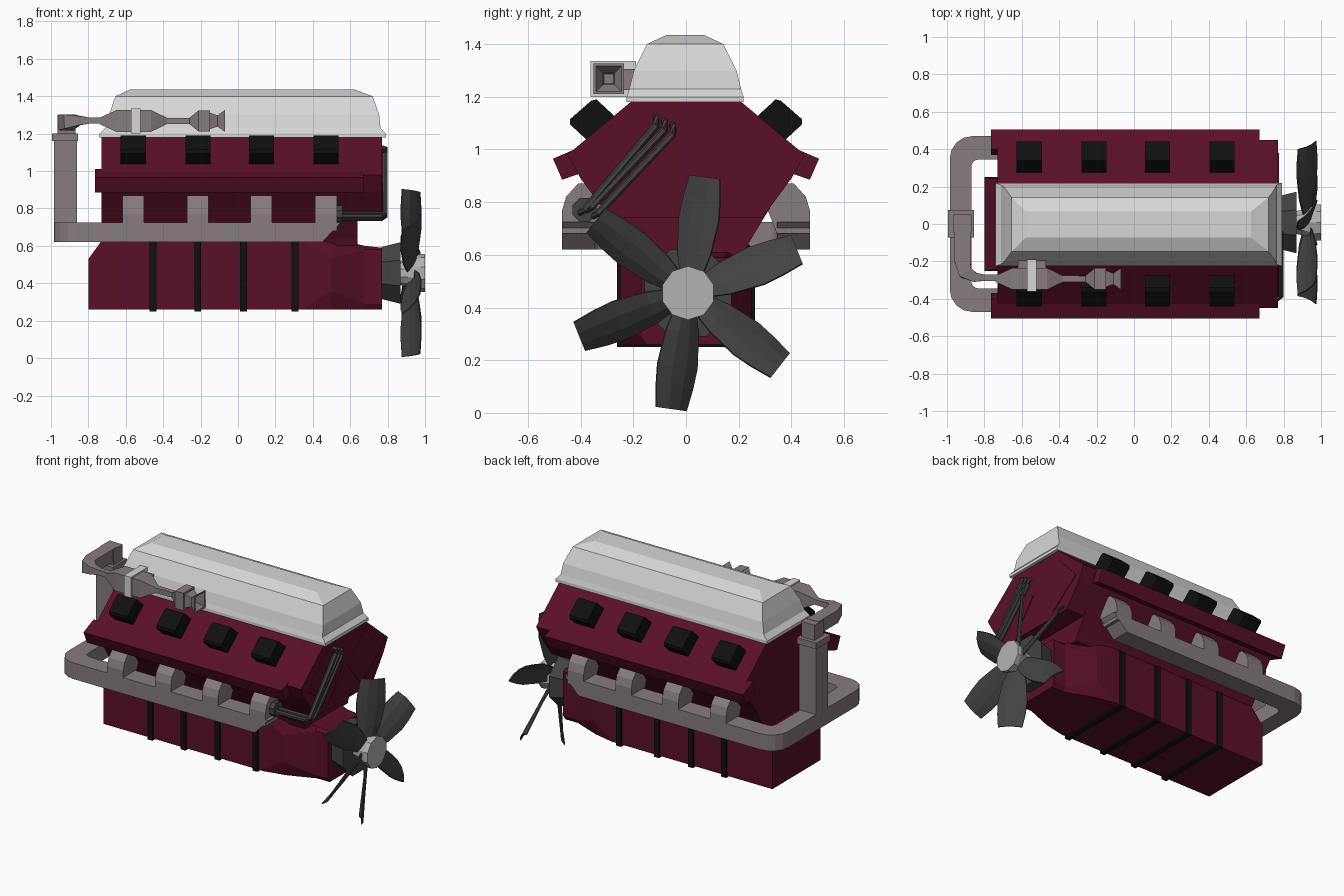
import bpy, bmesh
from math import sin, cos, pi, radians
from mathutils import Vector

if "Cube" in bpy.data.objects:
    bpy.data.objects.remove(bpy.data.objects["Cube"])


def material(name, rgb):
    m = bpy.data.materials.new(name)
    m.use_nodes = True
    m.diffuse_color = (*rgb, 1)
    m.node_tree.nodes["Principled BSDF"].inputs["Base Color"].default_value = (*rgb, 1)
    return m


RED = material("dark red paint", (0.1, 0.005, 0.02))
GREY = material("warm grey metal", (0.24, 0.2, 0.212))
SILVER = material("light silver", (0.68, 0.68, 0.68))
HUB = material("hub grey", (0.45, 0.45, 0.45))
DARK = material("charcoal", (0.055, 0.055, 0.055))
BLACK = material("black rubber", (0.005, 0.005, 0.005))


def loft(name, rings, mat):
    """Skin a list of equal-length point rings and cap both ends."""
    bm = bmesh.new()
    loops = [[bm.verts.new(p) for p in ring] for ring in rings]
    n = len(loops[0])
    for a, b in zip(loops, loops[1:]):
        for i in range(n):
            j = (i + 1) % n
            bm.faces.new((a[i], a[j], b[j], b[i]))
    bm.faces.new(loops[0])
    bm.faces.new(loops[-1])
    bmesh.ops.recalc_face_normals(bm, faces=bm.faces)
    me = bpy.data.meshes.new(name)
    bm.to_mesh(me)
    bm.free()
    me.materials.append(mat)
    ob = bpy.data.objects.new(name, me)
    bpy.context.collection.objects.link(ob)
    return ob


def prism_x(name, x0, x1, profile, mat, side=1):
    return loft(name, [[(x, y * side, z) for y, z in profile] for x in (x0, x1)], mat)


def box(name, x0, x1, y0, y1, z0, z1, mat):
    return prism_x(name, x0, x1, [(y0, z0), (y1, z0), (y1, z1), (y0, z1)], mat)


def mirrored(half):
    return half + [(-y, z) for y, z in reversed(half)]


def sweep(name, path, mat, sides=4, ends=None):
    """Tube through (point, radius) pairs; four sides give a square pipe."""
    rings = []
    pts = [Vector(p) for p, r in path]
    for i, (p, r) in enumerate(path):
        t = (pts[min(i + 1, len(pts) - 1)] - pts[max(i - 1, 0)]).normalized()
        if ends:
            t = Vector(ends)
        ref = Vector((0, 0, 1)) if abs(t.z) < 0.9 else Vector((1, 0, 0))
        u = t.cross(ref).normalized()
        v = u.cross(t)
        rr = r / cos(pi / sides)
        angles = [2 * pi * (k + 0.5) / sides for k in range(sides)]
        rings.append([pts[i] + u * rr * cos(a) + v * rr * sin(a) for a in angles])
    return loft(name, rings, mat)


# V-shaped block and the lower crankcase with a tapered nose
prism_x("upper_block", -0.73, 0.77, mirrored([(0.29, 0.74), (0.4, 0.89), (0.45, 0.98), (0.21, 1.18)]), RED)
prism_x("lower_v_block", -0.73, 0.64, mirrored([(0.22, 0.6), (0.235, 0.64), (0.32, 0.78)]), RED)


def case_section(x, w_low, w, w_top, z_low, z_high, z_top):
    half = [(w_low, 0.26), (w, z_low), (w, z_high), (w_top, z_top)]
    return [(x, y, z) for y, z in mirrored(half)]


loft("crankcase", [
    case_section(-0.8, 0.25, 0.25, 0.25, 0.27, 0.52, 0.53),
    case_section(-0.72, 0.25, 0.25, 0.24, 0.27, 0.62, 0.64),
    case_section(0.36, 0.25, 0.25, 0.24, 0.27, 0.62, 0.64),
    case_section(0.5, 0.22, 0.25, 0.22, 0.36, 0.53, 0.64),
    case_section(0.68, 0.15, 0.17, 0.15, 0.29, 0.58, 0.6),
    case_section(0.77, 0.15, 0.17, 0.15, 0.29, 0.58, 0.59)], RED)

# Straps around the crankcase
for i, x in enumerate((-0.455, -0.215, 0.03, 0.305)):
    box(f"crankcase_strap_{i + 1}", x - 0.018, x + 0.018, -0.262, 0.262, 0.25, 0.63, BLACK)

# Cylinder heads, caps and exhaust ports, on both sides
CYLINDERS = (-0.56, -0.215, 0.125, 0.47)
for label, s in (("back", 1), ("front", -1)):
    prism_x(f"{label}_head_flange", -0.765, 0.67,
            [(0.37, 0.92), (0.47, 0.885), (0.505, 0.965), (0.4, 1.01)], RED, s)
    prism_x(f"{label}_head_end_plate", 0.76, 0.775,
            [(0.02, 0.97), (0.17, 0.78), (0.38, 0.94), (0.21, 1.12)], RED, s)
    for i, x in enumerate(CYLINDERS):
        prism_x(f"{label}_head_cap_{i + 1}", x - 0.067, x + 0.067,
                [(0.27, 1.11), (0.275, 1.13), (0.34, 1.19), (0.36, 1.185),
                 (0.44, 1.115), (0.44, 1.095), (0.37, 1.03)], BLACK, s)
        prism_x(f"{label}_exhaust_port_{i + 1}", x - 0.058, x + 0.058,
                [(0.345, 0.68), (0.47, 0.68), (0.47, 0.77), (0.455, 0.82),
                 (0.41, 0.87), (0.37, 0.87), (0.31, 0.77)], GREY, s)


# U-shaped exhaust manifold with rounded rear corners
def u_half(x_front, x_rear, y, radius):
    arc = [radians(90 + 90 * k / 4) for k in range(5)]
    return [(x_front, y)] + [(x_rear + radius * (1 + cos(a)), y - radius * (1 - sin(a))) for a in arc]


def u_outline(*args):
    half = u_half(*args)
    return half + [(x, -y) for x, y in reversed(half)]


outline = u_outline(0.55, -0.985, 0.47, 0.12) + u_outline(0.55, -0.87, 0.345, 0.04)[::-1]
loft("exhaust_manifold", [[(x - (0.1 if x > 0.5 and z < 0.7 else 0), y, z) for x, y in outline]
                          for z in (0.62, 0.725)], GREY)

# Rear riser, collar and elbow
box("riser_pipe", -0.985, -0.862, -0.062, 0.062, 0.64, 1.18, GREY)
box("riser_collar", -0.995, -0.855, -0.072, 0.075, 1.16, 1.2, GREY)
box("riser_outlet", -0.965, -0.87, -0.045, 0.05, 1.19, 1.3, GREY)
sweep("elbow_pipe", [((-0.917, 0.0, 1.26), 0.042), ((-0.917, -0.2, 1.26), 0.042),
                     ((-0.9, -0.26, 1.265), 0.038), ((-0.85, -0.285, 1.27), 0.025),
                     ((-0.8, -0.287, 1.27), 0.017), ((-0.72, -0.287, 1.27), 0.017)], GREY)

# Square turbo body ending in an open funnel
turbo = [(-0.74, 0.017), (-0.65, 0.058), (-0.465, 0.058), (-0.38, 0.017), (-0.26, 0.016),
         (-0.21, 0.057), (-0.15, 0.057), (-0.15, 0.044), (-0.11, 0.03), (-0.07, 0.058),
         (-0.07, 0.048), (-0.11, 0.022), (-0.16, 0.018)]
sweep("turbo_body", [((x, -0.293, 1.268), r) for x, r in turbo], GREY, ends=(1, 0, 0))
box("turbo_clamp", -0.573, -0.522, -0.362, -0.19, 1.2, 1.335, SILVER)
box("turbo_bracket", -0.62, -0.47, -0.24, -0.19, 1.225, 1.305, GREY)

# Stepped silver cover on top
cover = [(-0.74, 0.79, 0.222, 1.18), (-0.74, 0.79, 0.222, 1.2), (-0.71, 0.762, 0.212, 1.23),
         (-0.69, 0.755, 0.195, 1.3), (-0.655, 0.72, 0.145, 1.4), (-0.58, 0.625, 0.07, 1.435)]
loft("top_cover", [[(a, -w - 0.003, z), (b, -w - 0.003, z), (b, w - 0.003, z), (a, w - 0.003, z)]
                   for a, b, w, z in cover], SILVER)

# Three coolant lines from the side fitting to the end face
sweep("line_fitting", [((0.52, -0.385, 0.77), 0.045), ((0.56, -0.385, 0.77), 0.045)], DARK, 8)
for i in range(3):
    d = 0.032 * (i - 1)
    y0, z0 = -0.375 + d * 0.8, 0.77 - abs(d) * 0.5 - d * 0.2
    y1, z1 = -0.082 + d, 1.075 - d * 0.5
    path = [(0.54, y0, z0), (0.77, y0, z0), (0.787, y0 + 0.015, z0 + 0.01),
            (0.787, y1, z1), (0.787, y1, z1 + 0.03), (0.76, y1, z1 + 0.035)]
    sweep(f"coolant_line_{i + 1}", [(p, 0.012) for p in path], DARK, 6)

# Fan: pulley, hub and six twisted blades
FY, FZ = 0.008, 0.455
sweep("fan_pulley", [((0.77, FY, FZ), 0.14), ((0.87, FY, FZ), 0.165)], DARK, 8)
sweep("fan_hub", [((0.86, FY, FZ), 0.06), ((0.91, FY, FZ), 0.07),
                  ((0.975, FY, FZ), 0.097), ((1.0, FY, FZ), 0.097)], HUB, 10)


def blade_section(r, width, depth, angle):
    radial = Vector((0, cos(angle), sin(angle)))
    chord = Vector((depth, sin(angle) * width, -cos(angle) * width))
    normal = chord.cross(radial).normalized()
    centre = Vector((0.928, FY, FZ)) + radial * r
    top = [centre + chord * t + normal * (0.014 * (1 - 4 * t * t)) for t in (-0.5, -0.17, 0.17, 0.5)]
    return top + [p - normal * 0.007 for p in reversed(top)]


for k in range(6):
    a = radians(82 + 60 * k)
    loft(f"fan_blade_{k + 1}", [blade_section(r, w, d, a) for r, w, d in
         ((0.06, 0.08, 0.04), (0.15, 0.125, 0.08), (0.28, 0.152, 0.105),
          (0.36, 0.14, 0.105), (0.445, 0.115, 0.095))], DARK)
